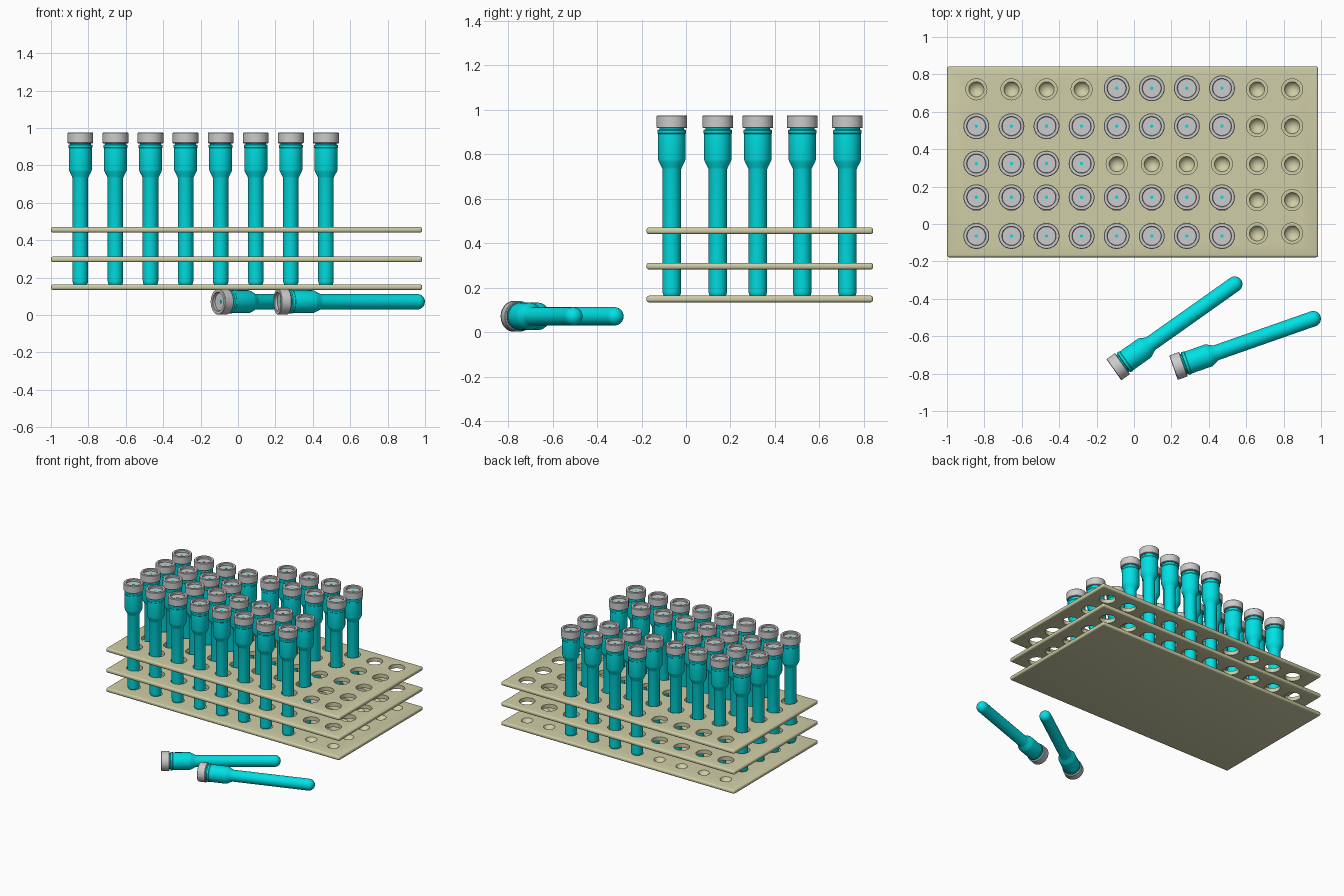
import bpy, bmesh
from math import sin, cos, pi, radians
from mathutils import Vector, Matrix

if "Cube" in bpy.data.objects:
    bpy.data.objects.remove(bpy.data.objects["Cube"])

def material(name, rgb):
    m = bpy.data.materials.new(name)
    m.diffuse_color = (*rgb, 1)
    m.use_nodes = True
    m.node_tree.nodes["Principled BSDF"].inputs["Base Color"].default_value = m.diffuse_color
    return m

CYAN = material("cyan_plastic", (0.0, 0.75, 0.78))
TAN = material("tan_board", (0.62, 0.61, 0.38))

def lathe(bm, profile, centre=(0, 0, 0), n=40):
    """Revolve (radius, z) points around z; radius 0 makes a pole, else open ends get capped."""
    c, rings = Vector(centre), []
    for r, z in profile:
        if r == 0:
            rings.append([bm.verts.new(c + Vector((0, 0, z)))])
        else:
            rings.append([bm.verts.new(c + Vector((r * cos(2 * pi * i / n), r * sin(2 * pi * i / n), z)))
                          for i in range(n)])
    for a, b in zip(rings, rings[1:]):
        for i in range(n):
            j = (i + 1) % n
            if len(a) == 1:
                bm.faces.new((a[0], b[j], b[i]))
            elif len(b) == 1:
                bm.faces.new((a[i], a[j], b[0]))
            else:
                bm.faces.new((a[i], a[j], b[j], b[i]))

def to_mesh(bm, name, mat=None):
    bmesh.ops.recalc_face_normals(bm, faces=bm.faces)
    me = bpy.data.meshes.new(name)
    bm.to_mesh(me)
    bm.free()
    if mat:
        me.materials.append(mat)
    return me

def add(name, me):
    o = bpy.data.objects.new(name, me)
    bpy.context.collection.objects.link(o)
    return o

def smooth(o):
    bpy.ops.object.select_all(action='DESELECT')
    o.select_set(True)
    bpy.context.view_layer.objects.active = o
    bpy.ops.object.shade_smooth_by_angle(angle=radians(30))

# Grid of holes
XS = [-0.843 + 0.1876 * i for i in range(10)]
HOLE_YS = [-0.05, 0.128, 0.32, 0.523, 0.72]
TUBE_YS = [-0.064, 0.143, 0.323, 0.523, 0.726]
FILLED = [range(8), range(8), range(4), range(8), range(4, 8)]

# Rack boards: rounded slabs cut by a grid of holes or round-bottomed sockets
def board(name, z, profile):
    bm = bmesh.new()
    bmesh.ops.create_cube(bm, size=1, matrix=Matrix.Translation((-0.0075, 0.332, z))
                          @ Matrix.Diagonal((1.985, 1.02, 0.03, 1)))
    bmesh.ops.bevel(bm, geom=bm.edges[:], offset=0.012, segments=4, profile=0.5, affect='EDGES')
    o = add(name, to_mesh(bm, name, TAN))
    bm = bmesh.new()
    for x in XS:
        for y in HOLE_YS:
            lathe(bm, profile, (x, y, z), 32)
    cutter = add(name + "_cutter", to_mesh(bm, name + "_cutter", TAN))
    cutter.hide_render = True
    mod = o.modifiers.new("holes", 'BOOLEAN')
    mod.operation, mod.solver, mod.object = 'DIFFERENCE', 'EXACT', cutter
    bpy.context.view_layer.update()
    dg = bpy.context.evaluated_depsgraph_get()
    cut = bpy.data.meshes.new_from_object(o.evaluated_get(dg))
    o.modifiers.clear()
    o.data = cut
    bpy.data.objects.remove(cutter)
    smooth(o)

through = [(0, -0.05), (0.056, -0.05), (0.056, 0.05), (0, 0.05)]
R = 0.045
socket = [(0, -0.011)] + [(R * sin(t), -0.011 + R * (1 - cos(t)))
                          for t in (pi / 2 * k / 8 for k in range(1, 9))] + [(0, R - 0.011)]
board("bottom_board", 0.149, socket)
board("middle_board", 0.297, through)
board("top_board", 0.456, through)

# Tube body: round tip, narrow stem, tapered wide top, flange and neck
r = 0.0415
body = [(0, 0)] + [(r * sin(t), r * (1 - cos(t))) for t in (pi / 2 * k / 7 for k in range(1, 8))]
body += [(r, 0.59), (0.045, 0.599), (0.0585, 0.625), (0.0615, 0.634), (0.0615, 0.75),
         (0.064, 0.753), (0.064, 0.766), (0.056, 0.77), (0.056, 0.80), (0, 0.80)]
bm = bmesh.new()
lathe(bm, body)
# small pin showing in the middle of the cap
lathe(bm, [(0, 0.79), (0.009, 0.79), (0.009, 0.817), (0, 0.817)], n=16)
body_mesh = to_mesh(bm, "tube_body", CYAN)

# Cap: short cylinder with a sunken top
cap = [(0, 0.776), (0.066, 0.776), (0.069, 0.779), (0.069, 0.830), (0.066, 0.833), (0.052, 0.833),
       (0.049, 0.830), (0.049, 0.816), (0, 0.816)]
bm = bmesh.new()
lathe(bm, cap)
cap_mesh = to_mesh(bm, "tube_cap")

def tube(name, matrix):
    for part, me in (("body", body_mesh), ("cap", cap_mesh)):
        o = add(f"{name}_{part}", me)
        o.matrix_world = matrix
        if me.users == 1:
            smooth(o)

# Standing tubes
for row, (y, cols) in enumerate(zip(TUBE_YS, FILLED)):
    for c in cols:
        tube(f"tube_{row}_{c}", Matrix.Translation((XS[c], y, 0.142)))

# Two loose tubes lying in front
for i, (x, y, a) in enumerate([(0.572, -0.298, 35.3), (0.997, -0.493, 19.3)]):
    d = Vector((-cos(radians(a)), -sin(radians(a)), 0))
    tube(f"loose_tube_{i}", Matrix.Translation((x, y, 0.071)) @ d.to_track_quat('Z', 'Y').to_matrix().to_4x4())
